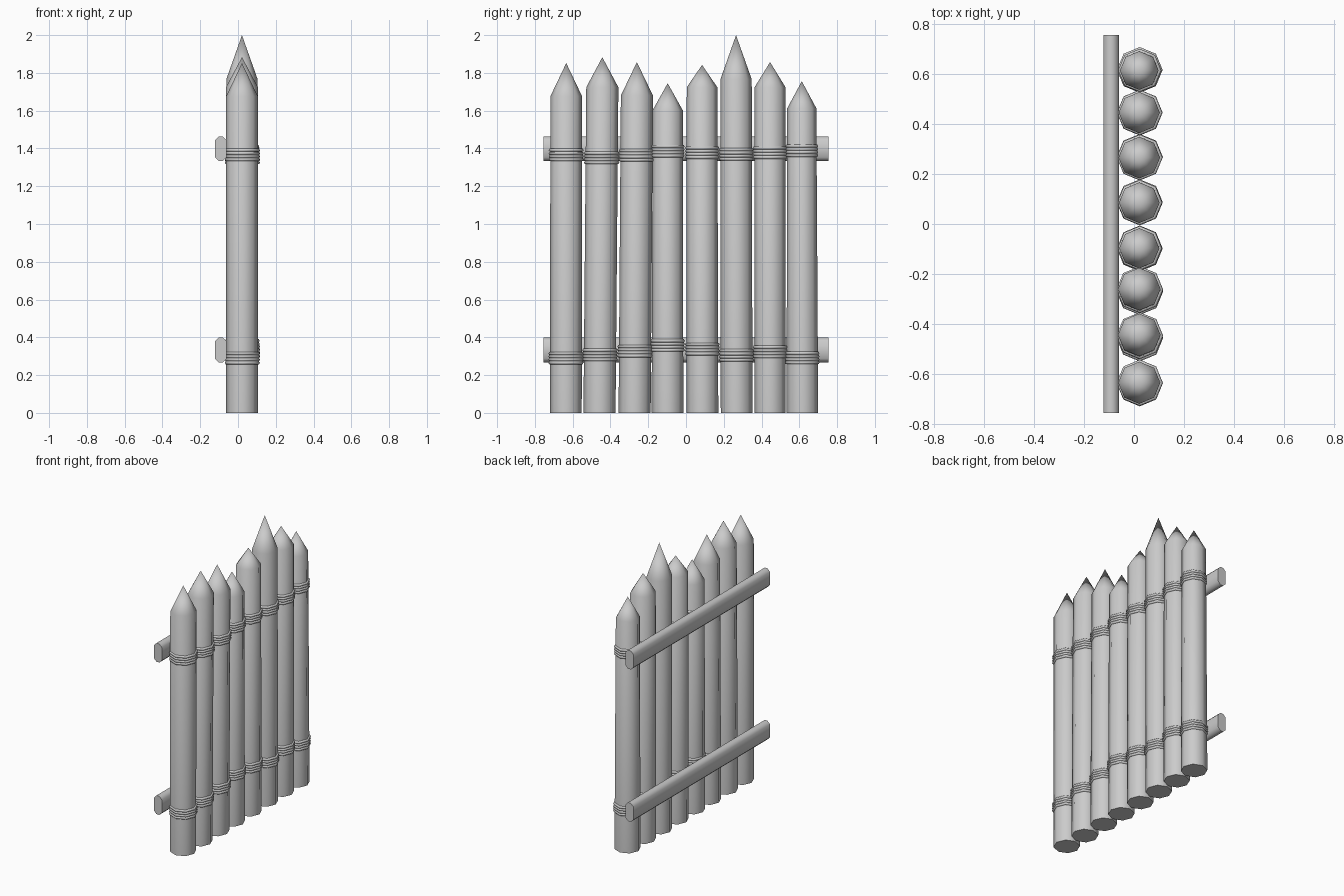
import bpy, bmesh, math
from mathutils import Vector

if "Cube" in bpy.data.objects:
    bpy.data.objects.remove(bpy.data.objects["Cube"])

CX = 0.021   # x of the post row
SIDES = 8


def make_object(name, bm, angle=50):
    bmesh.ops.recalc_face_normals(bm, faces=bm.faces)
    me = bpy.data.meshes.new(name)
    bm.to_mesh(me)
    bm.free()
    ob = bpy.data.objects.new(name, me)
    bpy.context.collection.objects.link(ob)
    bpy.ops.object.select_all(action='DESELECT')
    ob.select_set(True)
    bpy.context.view_layer.objects.active = ob
    bpy.ops.object.shade_smooth_by_angle(angle=math.radians(angle))
    return ob


def ring_points(x, y, z, r):
    return [Vector((x + r * math.cos(a), y + r * math.sin(a), z))
            for a in (2 * math.pi * i / SIDES for i in range(SIDES))]


# sharpened stake: octagonal shaft with a pointed top
def stake(name, y0, y1, r0, r1, shoulder, tip):
    bm = bmesh.new()
    lo = [bm.verts.new(p) for p in ring_points(CX, y0, 0, r0)]
    hi = [bm.verts.new(p) for p in ring_points(CX, y1, shoulder, r1)]
    top = bm.verts.new((CX, y1, tip))
    bm.faces.new(lo[::-1])
    for i in range(SIDES):
        j = (i + 1) % SIDES
        bm.faces.new((lo[i], lo[j], hi[j], hi[i]))
        bm.faces.new((hi[i], hi[j], top))
    # keep the shoulder edge crisp
    make_object(name, bm, 48)


# rope lashing: stacked octagonal coils around a stake
def lashing(name, y, z, r, coils=4, pitch=0.0165, minor=0.0095, seg=6):
    bm = bmesh.new()
    for c in range(coils):
        zc = z + (c - (coils - 1) / 2) * pitch
        loops = []
        for k in range(seg):
            a = 2 * math.pi * k / seg
            pts = ring_points(CX + 0.002, y, zc + minor * math.sin(a),
                              r + minor * math.cos(a))
            loops.append([bm.verts.new(p) for p in pts])
        for k in range(seg):
            a, b = loops[k], loops[(k + 1) % seg]
            for i in range(SIDES):
                j = (i + 1) % SIDES
                bm.faces.new((a[i], a[j], b[j], b[i]))
    make_object(name, bm, 62)


# horizontal rail with chamfered long edges
def rail(name, z):
    x0, x1, h, c = -0.122, -0.06, 0.065, 0.02
    prof = [(x0 + c, -h), (x1 - c, -h), (x1, -h + c), (x1, h - c),
            (x1 - c, h), (x0 + c, h), (x0, h - c), (x0, -h + c)]
    bm = bmesh.new()
    a = [bm.verts.new((x, -0.755, z + dz)) for x, dz in prof]
    b = [bm.verts.new((x, 0.755, z + dz)) for x, dz in prof]
    bm.faces.new(a)
    bm.faces.new(b[::-1])
    for i in range(8):
        j = (i + 1) % 8
        bm.faces.new((a[i], a[j], b[j], b[i]))
    make_object(name, bm, 60)


# bottom y, top y, bottom radius, top radius, shoulder z, tip z, lashing z (low, high)
posts = [
    (-0.636, -0.634, 0.084, 0.084, 1.676, 1.852, 0.290, 1.366),
    (-0.458, -0.443, 0.085, 0.085, 1.724, 1.883, 0.307, 1.350),
    (-0.272, -0.260, 0.085, 0.085, 1.680, 1.857, 0.327, 1.364),
    (-0.098, -0.097, 0.084, 0.080, 1.602, 1.745, 0.357, 1.386),
    (0.087, 0.085, 0.084, 0.081, 1.724, 1.842, 0.338, 1.378),
    (0.268, 0.265, 0.084, 0.083, 1.766, 2.000, 0.305, 1.369),
    (0.445, 0.445, 0.083, 0.082, 1.724, 1.857, 0.323, 1.378),
    (0.616, 0.613, 0.084, 0.077, 1.613, 1.756, 0.291, 1.388),
]
for n, (y0, y1, r0, r1, sh, tip, zl, zh) in enumerate(posts, 1):
    stake(f"stake_{n}", y0, y1, r0, r1, sh, tip)
    for label, z in (("lower", zl), ("upper", zh)):
        t = z / sh
        lashing(f"{label}_lashing_{n}", y0 + (y1 - y0) * t, z,
                r0 + (r1 - r0) * t - 0.001)

rail("lower_rail", 0.333)
rail("upper_rail", 1.398)
